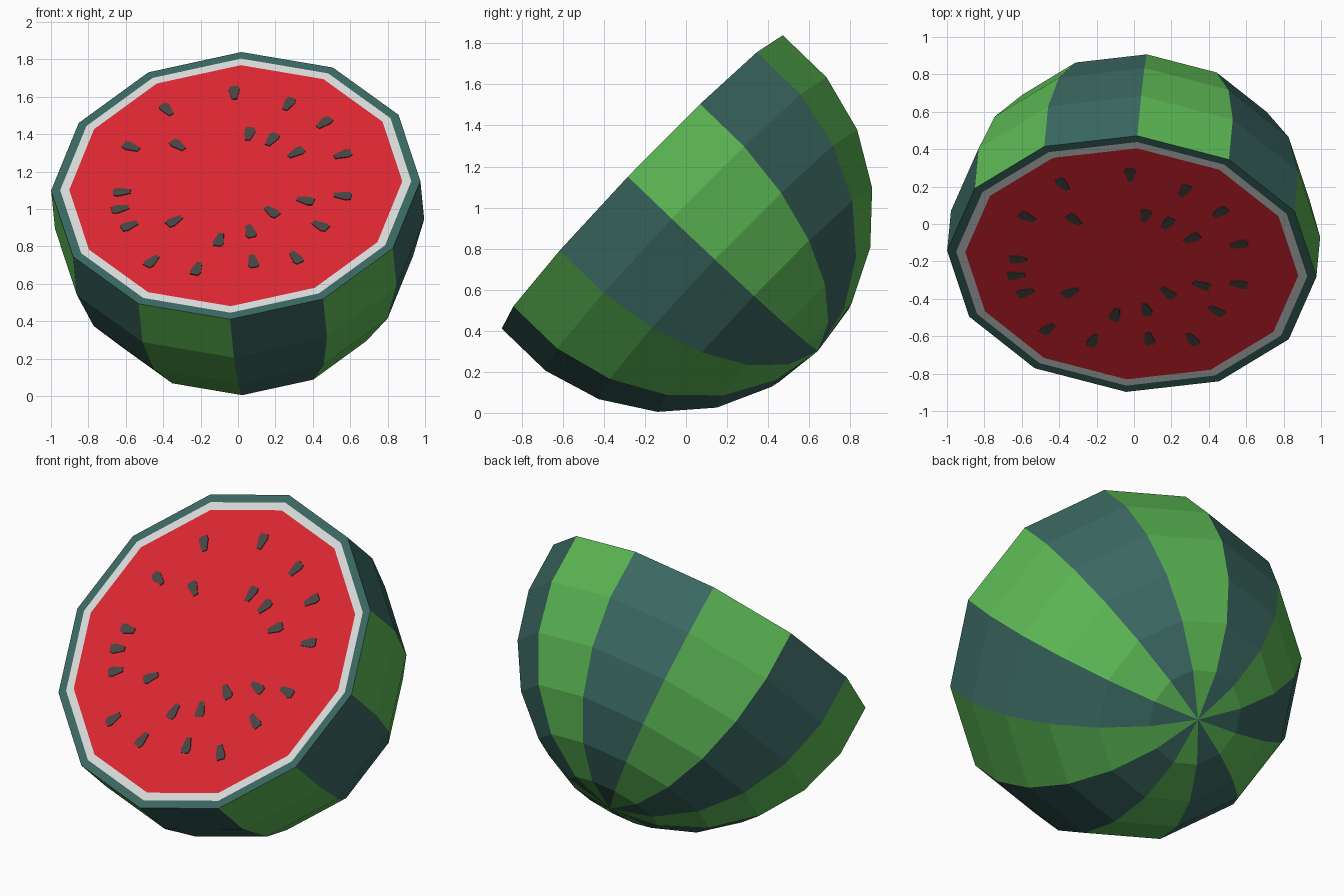
import bpy, bmesh, math
from mathutils import Vector, Matrix

if "Cube" in bpy.data.objects:
    bpy.data.objects.remove(bpy.data.objects["Cube"])

SIDES, RINGS = 12, 11          # facets around, facets pole to pole
DEPTH = 1.042                  # slight stretch along the fruit's axis

# Frame of the tilted cut: local x = right, y = up along the cut, z = out of it
C = Vector((-0.012, -0.213, 1.125))
N = Vector((-0.069, -0.719, 0.692)).normalized()
UP = Vector((0.03, 0.685, 0.715))
UP = (UP - N * UP.dot(N)).normalized()
RT = UP.cross(N)
FRAME = Matrix((RT, UP, N)).transposed().to_4x4()
FRAME.translation = C


def material(name, rgb):
    m = bpy.data.materials.new(name)
    m.diffuse_color = (*rgb, 1)
    m.use_nodes = True
    m.node_tree.nodes["Principled BSDF"].inputs["Base Color"].default_value = m.diffuse_color
    return m


light_green = material("light_green", (0.107, 0.48, 0.09))
dark_green = material("dark_green", (0.043, 0.138, 0.12))
white = material("pith_white", (0.69, 0.71, 0.70))
red = material("flesh_red", (0.72, 0.020, 0.032))
seed_grey = material("seed_grey", (0.065, 0.06, 0.058))


def ring(bm, r, z):
    return [bm.verts.new((r * math.sin(k * math.tau / SIDES),
                          r * math.cos(k * math.tau / SIDES), z)) for k in range(SIDES)]


def bridge(bm, a, b, mat):
    for k in range(SIDES):
        j = (k + 1) % SIDES
        bm.faces.new((a[k], a[j], b[j], b[k])).material_index = mat(k)


def finish(bm, name, mats):
    me = bpy.data.meshes.new(name)
    bm.to_mesh(me)
    bm.free()
    for m in mats:
        me.materials.append(m)
    ob = bpy.data.objects.new(name, me)
    ob.matrix_world = FRAME
    bpy.context.collection.objects.link(ob)
    return ob


def stripe(k):
    return k % 2


# Striped rind: a sphere cut one ring past its equator, with a dark cut rim
step = math.pi / RINGS
cut = math.cos(6 * step)
rim_r = math.sin(6 * step)
bm = bmesh.new()
loops = [ring(bm, math.sin(i * step), (cut - math.cos(i * step)) * DEPTH) for i in range(6, 0, -1)]
for a, b in zip(loops, loops[1:]):
    bridge(bm, a, b, stripe)
pole = bm.verts.new((0, 0, (cut - 1) * DEPTH))
for k in range(SIDES):
    bm.faces.new((loops[-1][k], loops[-1][(k + 1) % SIDES], pole)).material_index = stripe(k)
bridge(bm, ring(bm, rim_r * 0.951, 0), loops[0], lambda k: 1)
finish(bm, "rind", (light_green, dark_green))

# White pith ring
bm = bmesh.new()
bridge(bm, ring(bm, rim_r * 0.902, 0), ring(bm, rim_r * 0.951, 0), lambda k: 0)
finish(bm, "pith", (white,))

# Red flesh
bm = bmesh.new()
bm.faces.new(ring(bm, rim_r * 0.902, 0)[::-1])
finish(bm, "flesh", (red,))

# Seeds: thin tapered plates pointing at the centre, placed by front view x, z
SEEDS = [(-.02, 1.62), (.27, 1.56), (.46, 1.46), (.56, 1.29), (.56, 1.07), (.44, .91),
         (.31, .74), (.08, .72), (-.22, .68), (-.46, .72), (-.58, .91), (-.63, 1.0),
         (-.62, 1.09), (-.57, 1.33), (-.38, 1.53), (-.32, 1.34), (.06, 1.40), (.18, 1.37),
         (.31, 1.30), (.36, 1.045), (.18, .985), (.065, .88), (-.10, .835), (-.34, .935)]
PROFILE = [(-.014, -.047), (.014, -.047), (.03, .022), (.022, .047), (-.022, .047), (-.03, .022)]
bm = bmesh.new()
for x, z in SEEDS:
    dx, dz = x - C.x, z - C.z
    p = Vector((dx, -(N.x * dx + N.z * dz) / N.y, dz))
    c = Vector((p.dot(RT), p.dot(UP), 0))
    out = c.normalized()
    side = Vector((out.y, -out.x, 0))
    low, top = ([bm.verts.new(c + side * s + out * t + Vector((0, 0, h))) for s, t in PROFILE]
                for h in (0, 0.005))
    bm.faces.new(top)
    for i in range(len(low)):
        j = (i + 1) % len(low)
        bm.faces.new((low[i], low[j], top[j], top[i]))
finish(bm, "seeds", (seed_grey,))

# Make all faces of the rind, pith and flesh point outward
for ob in bpy.data.objects:
    bm = bmesh.new()
    bm.from_mesh(ob.data)
    for f in bm.faces:
        m = f.calc_center_median()
        flat = abs(m.z) < 1e-4
        want = Vector((0, 0, 1)) if flat else m + Vector((0, 0, 0.14))
        if ob.name != "seeds" and f.normal.dot(want) < 0:
            f.normal_flip()
    bm.to_mesh(ob.data)
    bm.free()
